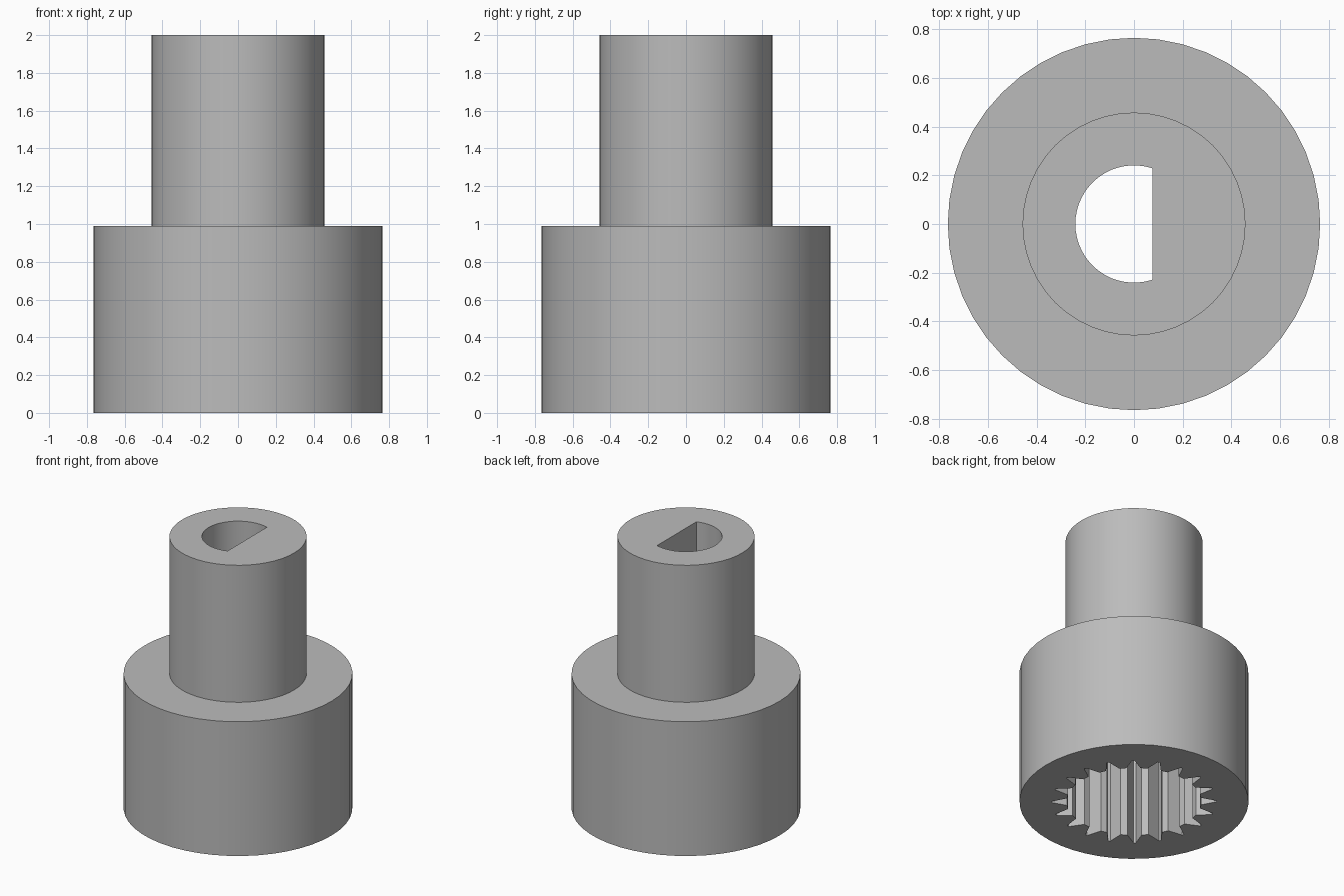
import bpy
import bmesh
from math import sin, cos, radians, acos, pi

cube = bpy.data.objects.get("Cube")
if cube:
    bpy.data.objects.remove(cube, do_unlink=True)

grey = bpy.data.materials.new("plain grey")
grey.use_nodes = True
colour = (0.5, 0.5, 0.5, 1)
grey.diffuse_color = colour
grey.node_tree.nodes["Principled BSDF"].inputs["Base Color"].default_value = colour

BASE_RADIUS, NECK_RADIUS = 0.765, 0.458
SHOULDER, TOP = 0.99, 2.0
SOCKET_DEPTH = 0.8


def polar(radius, angle):
    return radius * cos(angle), radius * sin(angle)


def circle(radius, sides=48):
    return [polar(radius, 2 * pi * i / sides) for i in range(sides)]


def make_object(name, bm):
    bmesh.ops.recalc_face_normals(bm, faces=bm.faces)
    mesh = bpy.data.meshes.new(name)
    bm.to_mesh(mesh)
    bm.free()
    mesh.materials.append(grey)
    obj = bpy.data.objects.new(name, mesh)
    bpy.context.collection.objects.link(obj)
    return obj


def loft(name, sections):
    """Join outlines of equal length, given as (outline, height), and cap the ends."""
    bm = bmesh.new()
    rings = [[bm.verts.new((x, y, z)) for x, y in outline] for outline, z in sections]
    for low, high in zip(rings, rings[1:]):
        for i in range(len(low)):
            j = (i + 1) % len(low)
            bm.faces.new((low[i], low[j], high[j], high[i]))
    bm.faces.new(rings[0])
    bm.faces.new(rings[-1])
    return make_object(name, bm)


def cut(target, cutter):
    """Subtract the cutter, then remove it."""
    cutter.hide_render = True
    mod = target.modifiers.new("cut", "BOOLEAN")
    mod.operation = "DIFFERENCE"
    mod.solver = "EXACT"
    mod.object = cutter
    bpy.context.view_layer.objects.active = target
    bpy.ops.object.modifier_apply(modifier=mod.name)
    bpy.data.objects.remove(cutter, do_unlink=True)


# Stepped body: wide collar with a narrower neck
body = loft("coupling_body", [
    (circle(BASE_RADIUS), 0), (circle(BASE_RADIUS), SHOULDER),
    (circle(NECK_RADIUS), SHOULDER), (circle(NECK_RADIUS), TOP)])

# Toothed socket in the underside
TEETH, ROOT, CREST = 20, 0.55, 0.45
toothed = []
for i in range(TEETH):
    middle = radians(13.5) + 2 * pi * i / TEETH
    for radius, offset in ((CREST, -6), (ROOT, -0.8), (ROOT, 0.8), (CREST, 6)):
        toothed.append(polar(radius, middle + radians(offset)))
cut(body, loft("socket_cutter", [(toothed, -0.1), (toothed, SOCKET_DEPTH)]))

# D-shaped bore through the neck, flat on the +x side
BORE, FLAT = 0.241, 0.075
start = acos(FLAT / BORE)
steps = 32
d_shape = [polar(BORE, start + (2 * pi - 2 * start) * i / steps) for i in range(steps + 1)]
cut(body, loft("bore_cutter", [(d_shape, SOCKET_DEPTH - 0.1), (d_shape, TOP + 0.1)]))

# Smooth round walls, sharp rims and teeth
bpy.ops.object.select_all(action="DESELECT")
body.select_set(True)
bpy.context.view_layer.objects.active = body
bpy.ops.object.shade_smooth_by_angle(angle=radians(20))
